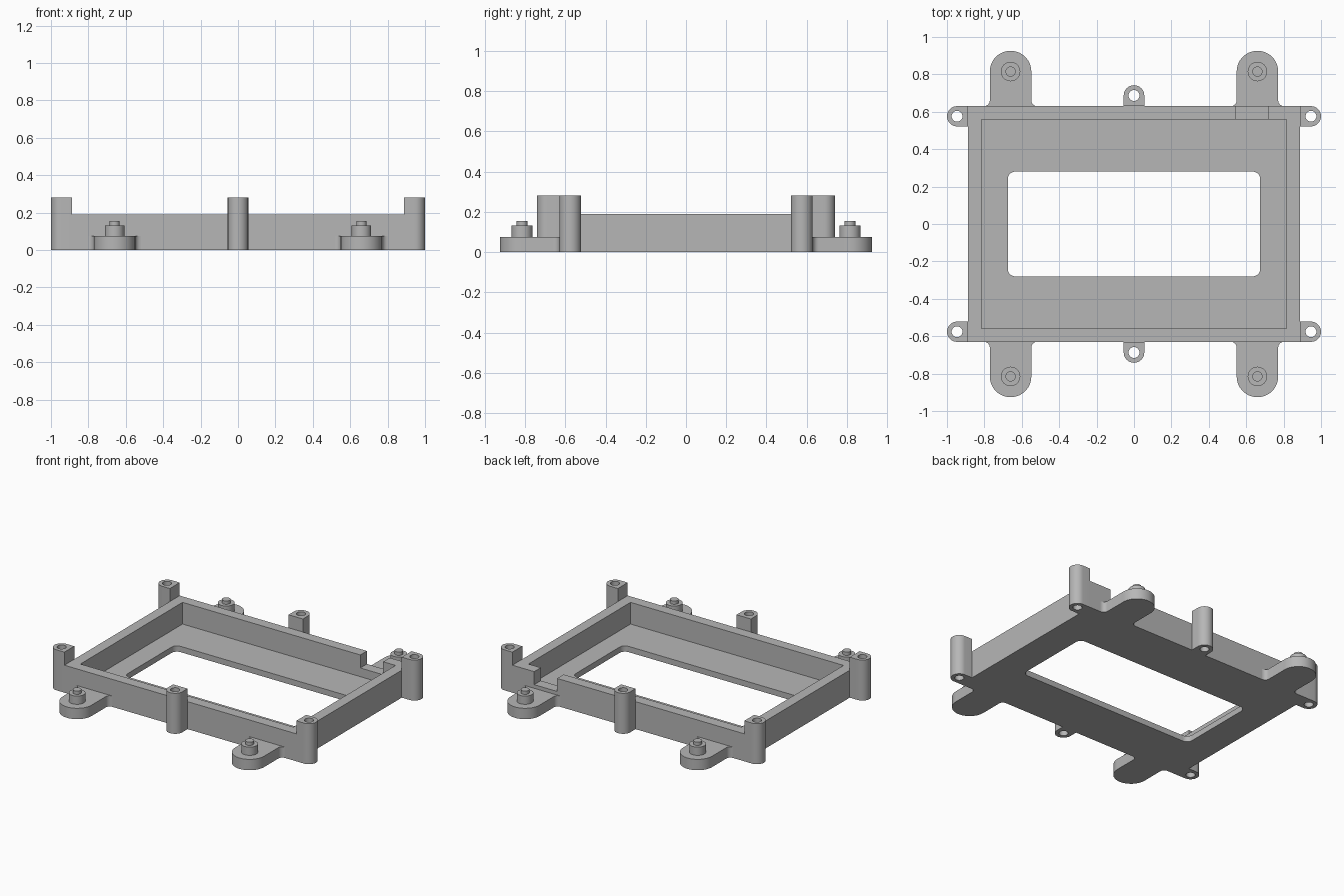
import bpy, bmesh
from math import pi, sin, cos
from mathutils import Matrix, Vector

if "Cube" in bpy.data.objects:
    bpy.data.objects.remove(bpy.data.objects["Cube"], do_unlink=True)

grey = bpy.data.materials.new("plain grey")
grey.use_nodes = True
grey.diffuse_color = (0.47, 0.47, 0.47, 1)
grey.node_tree.nodes["Principled BSDF"].inputs["Base Color"].default_value = grey.diffuse_color

HALF_X, HALF_Y = 0.887, 0.63      # outside of the walls
WALL_TOP, POST_TOP, FOOT_TOP = 0.19, 0.28, 0.075


def arc(cx, cy, r, start, end, n=20):
    steps = [start + (end - start) * i / n for i in range(n + 1)]
    return [(cx + r * cos(a), cy + r * sin(a)) for a in steps]


def circle(cx, cy, r, n=32):
    return arc(cx, cy, r, 0, 2 * pi, n)[:-1]


def rect(x0, x1, y0, y1):
    return [(x0, y0), (x1, y0), (x1, y1), (x0, y1)]


def round_rect(hx, hy, r):
    pts = []
    for i, (sx, sy) in enumerate([(1, 1), (-1, 1), (-1, -1), (1, -1)]):
        pts += arc(sx * (hx - r), sy * (hy - r), r, i * pi / 2, (i + 1) * pi / 2, 8)
    return pts


def slab(name, loops, z0, z1, place=Matrix()):
    """Extrude an outline, with any inner loops as holes, from z0 to z1."""
    bm = bmesh.new()
    for loop in loops:
        vs = [bm.verts.new(place @ Vector((x, y, z0))) for x, y in loop]
        for a, b in zip(vs, vs[1:] + vs[:1]):
            bm.edges.new((a, b))
    bmesh.ops.triangle_fill(bm, use_beauty=True, edges=bm.edges[:])
    top = bmesh.ops.extrude_face_region(bm, geom=bm.faces[:], use_keep_orig=True)["geom"]
    bmesh.ops.translate(bm, vec=(0, 0, z1 - z0),
                        verts=[g for g in top if isinstance(g, bmesh.types.BMVert)])
    bmesh.ops.recalc_face_normals(bm, faces=bm.faces[:])
    mesh = bpy.data.meshes.new(name)
    bm.to_mesh(mesh)
    bm.free()
    mesh.materials.append(grey)
    ob = bpy.data.objects.new(name, mesh)
    bpy.context.collection.objects.link(ob)
    return ob


def smooth(ob):
    bpy.ops.object.select_all(action="DESELECT")
    ob.select_set(True)
    bpy.context.view_layer.objects.active = ob
    bpy.ops.object.shade_smooth_by_angle()


def cut(ob, cutter):
    mod = ob.modifiers.new("cut", "BOOLEAN")
    mod.operation, mod.solver, mod.object = "DIFFERENCE", "EXACT", cutter
    bpy.context.view_layer.objects.active = ob
    bpy.ops.object.modifier_apply(modifier=mod.name)
    bpy.data.objects.remove(cutter, do_unlink=True)


# Tray frame with cavity, window and a notch in the back wall
frame = slab("tray_frame", [rect(-HALF_X, HALF_X, -HALF_Y, HALF_Y)], 0, WALL_TOP)
cut(frame, slab("cavity_cutter", [rect(-0.815, 0.815, -0.558, 0.558)], 0.04, 0.4))
cut(frame, slab("window_cutter", [round_rect(0.675, 0.28, 0.04)], -0.1, 0.1))
cut(frame, slab("notch_cutter", [rect(0.545, 0.72, 0.5, 0.7)], 0.10, 0.4))
smooth(frame)


# Screw post: D-shaped outline growing outwards from a wall, with a through hole
def post(name, x, y, turn, reach, r):
    outline = [(r, 0)] + arc(0, reach - r, r, 0, pi) + [(-r, 0)]
    place = Matrix.Translation((x, y, 0)) @ Matrix.Rotation(turn, 4, "Z")
    smooth(slab(name, [outline, circle(0, reach - r, 0.029)], 0, POST_TOP, place))


# Mounting foot: rounded tongue with filleted root, carrying a boss and a pin
def foot(name, x, y, turn, w=0.111, f=0.03, reach=0.296):
    c = reach - w
    outline = (arc(w + f, f, f, 1.5 * pi, pi, 6) + arc(0, c, w, 0, pi, 28)
               + arc(-w - f, f, f, 0, -0.5 * pi, 6))
    place = Matrix.Translation((x, y, 0)) @ Matrix.Rotation(turn, 4, "Z")
    smooth(slab(name, [outline], 0, FOOT_TOP, place))
    smooth(slab(name + "_boss", [circle(0, c, 0.052)], FOOT_TOP, 0.132, place))
    smooth(slab(name + "_pin", [circle(0, c, 0.027)], 0.132, 0.155, place))


for end, sy in (("front", -1), ("back", 1)):
    outward = 0 if sy > 0 else pi
    post(end + "_middle_post", 0, sy * HALF_Y, outward, 0.112, 0.055)
    for side, sx in (("left", 1), ("right", -1)):
        post(f"{end}_{side}_corner_post", sx * HALF_X, sy * 0.576,
             -sx * pi / 2, 1 - HALF_X, 0.054)
        foot(f"{end}_{side}_foot", sx * 0.66, sy * HALF_Y, outward)
